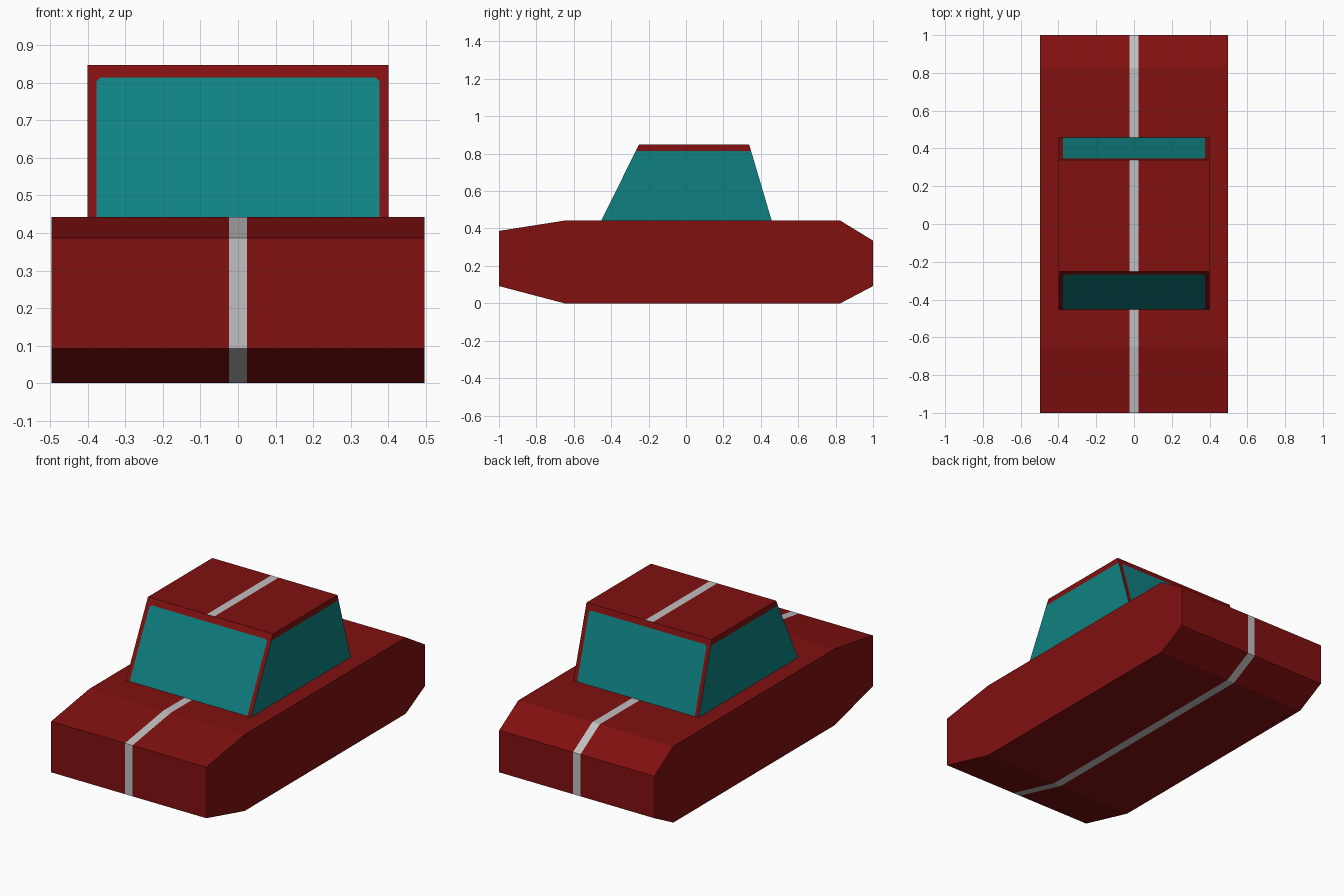
import bpy, bmesh

if "Cube" in bpy.data.objects:
    bpy.data.objects.remove(bpy.data.objects["Cube"])


def material(name, rgb):
    m = bpy.data.materials.new(name)
    m.diffuse_color = (*rgb, 1)
    m.use_nodes = True
    m.node_tree.nodes["Principled BSDF"].inputs["Base Color"].default_value = m.diffuse_color
    return m


MATS = [material("dark_red", (0.22, 0.005, 0.005)),
        material("teal_glass", (0.005, 0.22, 0.22)),
        material("silver", (0.53, 0.53, 0.53))]
RED, GLASS, SILVER = range(3)


def prism(name, profile, half_width, cuts, rule):
    """Extrude a (y, z) profile across x, slice it by planes, colour faces by rule."""
    bm = bmesh.new()
    face = bm.faces.new([bm.verts.new((-half_width, y, z)) for y, z in profile])
    ext = bmesh.ops.extrude_face_region(bm, geom=[face], use_keep_orig=True)
    moved = [v for v in ext["geom"] if isinstance(v, bmesh.types.BMVert)]
    bmesh.ops.translate(bm, verts=moved, vec=(2 * half_width, 0, 0))
    for co, no in cuts:
        geom = bm.verts[:] + bm.edges[:] + bm.faces[:]
        bmesh.ops.bisect_plane(bm, geom=geom, plane_co=co, plane_no=no, dist=1e-5)
    bmesh.ops.recalc_face_normals(bm, faces=bm.faces[:])
    for f in bm.faces:
        f.material_index = rule(f.calc_center_median(), f.normal)
    mesh = bpy.data.meshes.new(name)
    bm.to_mesh(mesh)
    bm.free()
    for m in MATS:
        mesh.materials.append(m)
    ob = bpy.data.objects.new(name, mesh)
    bpy.context.collection.objects.link(ob)
    return ob


STRIPE, WIN_X, WIN_Z, CORNER = 0.024, 0.377, 0.815, 0.01
stripe_cuts = [((s * STRIPE, 0, 0), (1, 0, 0)) for s in (-1, 1)]


# Car body with a stripe running all the way round
def body_rule(c, n):
    return SILVER if abs(n.x) < 0.5 and abs(c.x) < STRIPE else RED


prism("car_body",
      [(-1, 0.092), (-0.65, 0), (0.825, 0), (1, 0.092),
       (1, 0.335), (0.825, 0.442), (-0.65, 0.442), (-1, 0.387)],
      0.497, stripe_cuts, body_rule)


# Cabin with framed front and rear glass, full side glass and roof stripe
def cabin_rule(c, n):
    if n.z > 0.9:
        return SILVER if abs(c.x) < STRIPE else RED
    if abs(n.x) > 0.9:
        return GLASS if c.z < WIN_Z else RED
    inside = (abs(c.x) < WIN_X and c.z < WIN_Z
              and abs(c.x) + c.z < WIN_X + WIN_Z - CORNER)
    return GLASS if inside else RED


cabin_cuts = stripe_cuts + [((0, 0, WIN_Z), (0, 0, 1))]
for s in (-1, 1):
    cabin_cuts.append(((s * WIN_X, 0, 0), (1, 0, 0)))
    cabin_cuts.append(((s * (WIN_X - CORNER), 0, WIN_Z), (s, 0, 1)))
prism("cabin",
      [(-0.453, 0.442), (0.458, 0.442), (0.338, 0.848), (-0.252, 0.848)],
      0.401, cabin_cuts, cabin_rule)
